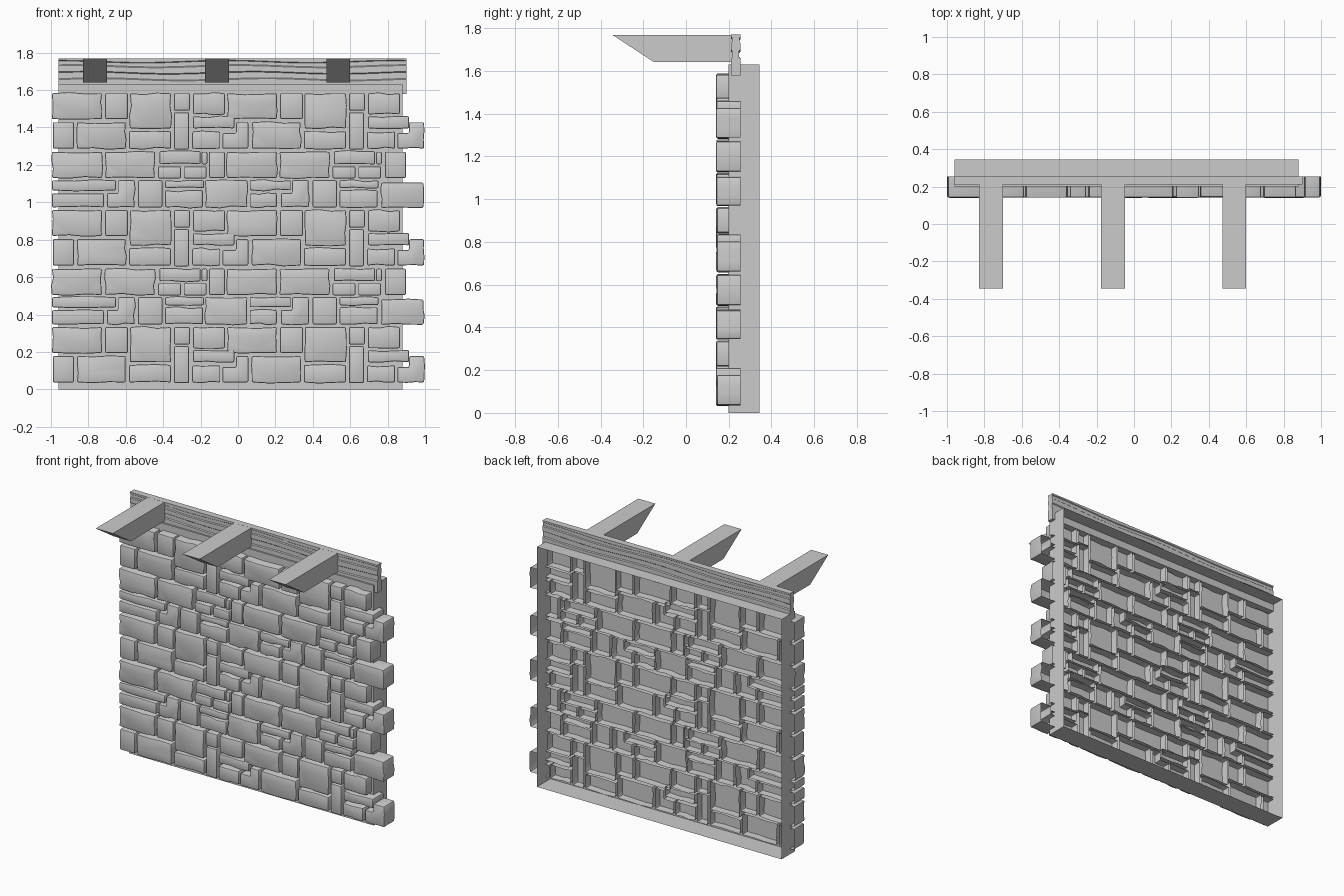
import bpy, bmesh, math, random

if "Cube" in bpy.data.objects:
    bpy.data.objects.remove(bpy.data.objects["Cube"])
random.seed(4)


def finish(bm, name, smooth=False):
    me = bpy.data.meshes.new(name)
    bm.to_mesh(me)
    bm.free()
    ob = bpy.data.objects.new(name, me)
    bpy.context.collection.objects.link(ob)
    if smooth:
        bpy.ops.object.select_all(action='DESELECT')
        ob.select_set(True)
        bpy.context.view_layer.objects.active = ob
        bpy.ops.object.shade_smooth_by_angle(angle=math.radians(30))
    return ob


# Open-backed wall shell
x0, x1, y0, y1, top = -0.96, 0.88, 0.20, 0.345, 1.63
bm = bmesh.new()
bmesh.ops.create_cube(bm, size=1)
for v in bm.verts:
    v.co = (x0 if v.co.x < 0 else x1, y0 if v.co.y < 0 else y1, top if v.co.z > 0 else 0)
back = [f for f in bm.faces if f.normal.y > 0.9]
bmesh.ops.delete(bm, geom=back, context='FACES_ONLY')
finish(bm, "wall_shell")


# One stone: outline pushed back from a bevelled front face, open behind
def stone(bm, pts, rough):
    out = []
    for i, (x, z) in enumerate(pts):
        nx, nz = pts[(i + 1) % len(pts)]
        out.append((x, z))
        length = abs(nx - x) + abs(nz - z)
        if rough and length > 0.12:
            for t in (0.35, 0.65):
                d = random.uniform(-0.006, 0.006)
                px, pz = x + (nx - x) * t, z + (nz - z) * t
                out.append((px, pz + d) if abs(nx - x) > abs(nz - z) else (px + d, pz))
    fy = 0.142 + random.uniform(-0.002, 0.003)
    front = [bm.verts.new((x, fy, z)) for x, z in out]
    rear = [bm.verts.new((x, 0.255, z)) for x, z in out]
    bm.faces.new(front)
    n = len(out)
    for i in range(n):
        j = (i + 1) % n
        bm.faces.new((front[j], front[i], rear[i], rear[j]))


def rect(a, b, c, d):
    return [(a, c), (b, c), (b, d), (a, d)]


def ell(a, m, b, c, h, d):
    return [(a, c), (b, c), (b, d), (m, d), (m, h), (a, h)]


# Layout of one repeat, (x left, x right, z low, z high); R is the sideways repeat
R = 0.935
lower = [(-.71, -.588, .195, .333), (-.578, -.358, .145, .333), (-.342, -.257, .24, .333),
         (-.24, -.07, .22, .333), (-.861, -.6, .037, .178), (-.583, -.358, .037, .13),
         (-.342, -.262, .033, .231), (-.24, -.02, .145, .21), (-.245, -.095, .037, .128)]
upper_c = [(-.711, -.444, .505, .645), (-.42, -.2, .578, .648), (-.194, -.164, .578, .645),
           (-.428, -.305, .503, .567), (-.29, -.168, .503, .567)]
upper_d = [(-.535, -.405, .348, .493), (-.39, -.182, .45, .493), (-.39, -.187, .348, .439)]


def lower_course(z):
    s = [rect(-.995, -.727, .195, .333), rect(-.059, .208, .195, .333), rect(-.99, -.877, .037, .178),
         ell(-.083, -.01, .055, .037, .12, .178), ell(.852, .915, .995, .037, .12, .178)]
    s += [rect(a + k, b + k, c, d) for a, b, c, d in lower for k in (0, R)]
    return [[(x, h + z) for x, h in p] for p in s]


def upper_course(z):
    s = [rect(-.995, -.727, .505, .645), rect(-.155, -.07, .505, .645), rect(-.059, .208, .505, .645),
         rect(.786, .898, .505, .645), rect(-.176, .05, .348, .493), rect(.765, .992, .345, .48),
         rect(-.995, -.652, .439, .493), rect(-.995, -.717, .348, .423),
         rect(.063, .282, .439, .493), rect(.063, .208, .348, .423)]
    s += [ell(-.70 + k, -.64 + k, -.552 + k, .348, .425, .493) for k in (0, .93)]
    s += [rect(a + k, b + k, c, d) for a, b, c, d in upper_c + upper_d for k in (0, .933)]
    return [[(x, h + z) for x, h in p] for p in s]


# Stone courses, repeated up the wall
P = 0.625
courses = [lower_course(0), upper_course(0), lower_course(P), upper_course(P), lower_course(2 * P)]
for n, outlines in enumerate(courses):
    bm = bmesh.new()
    for p in outlines:
        size = (p[1][0] - p[0][0])
        stone(bm, p, size > 0.14)
    bmesh.ops.recalc_face_normals(bm, faces=bm.faces)
    for f in bm.faces:      # front faces point towards -y
        if len(f.verts) >= 4 and all(v.co.y < 0.2 for v in f.verts) and f.normal.y > 0:
            f.normal_flip()
    edges = [e for e in bm.edges if len(e.link_faces) == 2 and e.calc_face_angle(0) > 0.6]
    bmesh.ops.bevel(bm, geom=edges, offset=0.008, offset_type='OFFSET', segments=2,
                    profile=0.5, affect='EDGES', clamp_overlap=True)
    finish(bm, "stone_course_%d" % (n + 1), True)

# Timber wall plate with shallow wavy grain on front and back
bm = bmesh.new()
levels = [(1.58, 0), (1.63, 0), (1.655, 0), (1.66, .006), (1.69, .006), (1.695, 0),
          (1.725, 0), (1.73, .005), (1.75, .005), (1.754, 0), (1.77, 0)]
loop = [(z, 0.21 + d, i) for i, (z, d) in enumerate(levels)]
loop += [(z, 0.255 - d, i) for i, (z, d) in reversed(list(enumerate(levels)))]
rings = []
for s in range(25):
    x = -0.96 + 1.86 * s / 24
    ring = []
    for z, y, i in loop:
        wave = 0 if i in (0, len(levels) - 1) else 0.006 * math.sin(x * 7 + (i // 2) * 0.5)
        ring.append(bm.verts.new((x, y, z + wave)))
    rings.append(ring)
for a, b in zip(rings, rings[1:]):
    for i in range(len(a)):
        j = (i + 1) % len(a)
        bm.faces.new((a[i], b[i], b[j], a[j]))
bm.faces.new(rings[0])
bm.faces.new(rings[-1])
bmesh.ops.recalc_face_normals(bm, faces=bm.faces)
finish(bm, "wall_plate_beam")

# Three rafters with slanted ends
profile = [(-0.345, 1.77), (0.23, 1.77), (0.23, 1.642), (-0.15, 1.642)]
for n, cx in enumerate((-0.764, -0.112, 0.536)):
    bm = bmesh.new()
    f = bm.faces.new([bm.verts.new((cx - 0.064, y, z - 0.0005)) for y, z in profile])
    ext = bmesh.ops.extrude_face_region(bm, geom=[f])
    for v in ext["geom"]:
        if isinstance(v, bmesh.types.BMVert):
            v.co.x += 0.128
    if len(bm.faces) == 5:
        bm.faces.new([v for v in bm.verts][:4])
    bmesh.ops.recalc_face_normals(bm, faces=bm.faces)
    finish(bm, "rafter_%d" % (n + 1))
